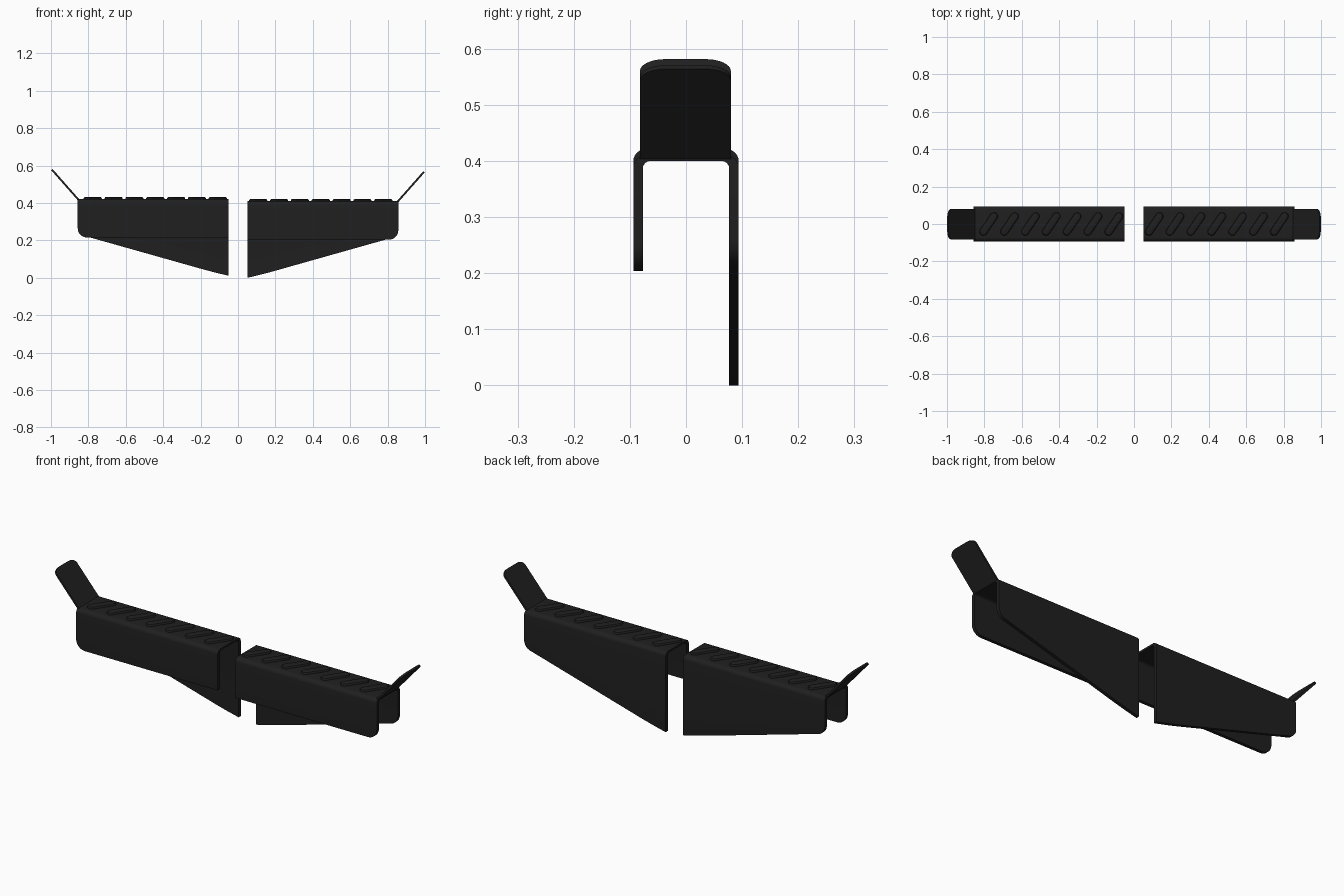
import bpy, bmesh, math
from mathutils import Vector

if "Cube" in bpy.data.objects:
    bpy.data.objects.remove(bpy.data.objects["Cube"])

black = bpy.data.materials.new("matte black")
black.diffuse_color = (0.014, 0.014, 0.014, 1)
black.use_nodes = True
black.node_tree.nodes["Principled BSDF"].inputs["Base Color"].default_value = black.diffuse_color

X_IN, X_OUT = 0.05, 0.857      # inner and outer end of each channel
W, T, TOP = 0.094, 0.017, 0.41  # half width, wall thickness, top height


def finish(name, bm):
    bmesh.ops.recalc_face_normals(bm, faces=bm.faces)
    me = bpy.data.meshes.new(name)
    bm.to_mesh(me)
    bm.free()
    me.materials.append(black)
    ob = bpy.data.objects.new(name, me)
    bpy.context.collection.objects.link(ob)
    bpy.ops.object.select_all(action='DESELECT')
    ob.select_set(True)
    bpy.context.view_layer.objects.active = ob
    bpy.ops.object.shade_smooth_by_angle(angle=math.radians(35))
    return ob


def loft(name, rings, smooth_caps=True):
    """Solid through a list of closed rings with equal point counts."""
    bm = bmesh.new()
    vs = [[bm.verts.new(p) for p in r] for r in rings]
    n = len(rings[0])
    for a, b in zip(vs, vs[1:]):
        for i in range(n):
            j = (i + 1) % n
            bm.faces.new((a[i], a[j], b[j], b[i]))
    bm.faces.new(vs[0])
    bm.faces.new(vs[-1])
    return finish(name, bm)


def corner(x, r=0.05):
    """Extra height of the rounded lower corner at the outer end."""
    d = max(0.0, x - (X_OUT - r))
    return r - math.sqrt(max(0.0, r * r - d * d))


def front_bottom(x):
    return 0.204 + corner(x)


def back_bottom(x):
    slope = 0.035 + 0.282 * (x - 0.19)
    if x < 0.19:                       # gentle curve at the deep end
        u = (x - X_IN) / (0.19 - X_IN)
        slope = 0.035 * (0.9 * u + 0.1 * u * u)
    return min(slope, 0.21) + corner(x)


def arc(cy, cz, r, a0, a1, n=6):
    return [(cy + r * math.cos(math.radians(a0 + (a1 - a0) * i / n)),
             cz + r * math.sin(math.radians(a0 + (a1 - a0) * i / n))) for i in range(n + 1)]


def section(x):
    """Upside-down U with unequal legs."""
    zf, zb = front_bottom(x), back_bottom(x)
    ro, ri, zi = 0.022, 0.014, TOP - 0.01
    outer = arc(W - ro, TOP - ro, ro, 0, 90) + arc(-W + ro, TOP - ro, ro, 90, 180)
    wi = W - T
    inner = arc(-wi + ri, zi - ri, ri, 180, 90) + arc(wi - ri, zi - ri, ri, 90, 0)
    return [(W, zb)] + outer + [(-W, zf), (-wi, zf)] + inner + [(wi, zb)]


stations = [X_IN + 0.14 * i / 6 for i in range(7)] + [0.5]
stations += [X_OUT - 0.05 * (1 - math.sin(math.pi / 2 * i / 10)) for i in range(11)]

for side, s, dz in (("right", 1, 0.0), ("left", -1, 0.011)):
    # channel body
    loft(side + "_channel",
         [[(s * x, y, z + dz) for y, z in section(x)] for x in stations])

    # angled end tab with rounded tip
    base, tip = Vector((X_OUT - 0.006, 0, TOP - 0.006)), Vector((0.995, 0, 0.567))
    along = (tip - base).normalized()
    nrm = Vector((-along.z, 0, along.x))
    length, hw, ry, rl = (tip - base).length, 0.081, 0.045, 0.028
    outline = [(0, -hw), (0, hw)]
    for i in range(9):
        a = math.pi / 2 * i / 8
        outline.append((length - rl + rl * math.sin(a), hw - ry + ry * math.cos(a)))
    outline += [(l, -y) for l, y in reversed(outline[2:])]
    rings = []
    for off in (-0.005, 0.005):
        ring = []
        for l, y in outline:
            p = base + along * l + nrm * off
            ring.append((s * p.x, y - 0.001, p.z + dz))
        rings.append(ring)
    loft(side + "_end_tab", rings)

    # slanted raised grip ribs, same slant on both sides
    for k in range(7):
        cx = s * (0.108 + 0.1115 * k)
        ax = math.atan2(0.042, 0.028)
        rings = []
        for r, h in ((0.021, -0.004), (0.021, 0.004), (0.018, 0.009), (0.013, 0.011)):
            ring = []
            for end, start in ((1, -90), (-1, 90)):
                for i in range(9):
                    a = ax + math.radians(start + 180 * i / 8)
                    ring.append((cx + end * 0.028 + r * math.cos(a),
                                 end * 0.041 + r * math.sin(a), TOP + dz + h))
            rings.append(ring)
        loft(f"{side}_grip_rib_{k + 1}", rings)
